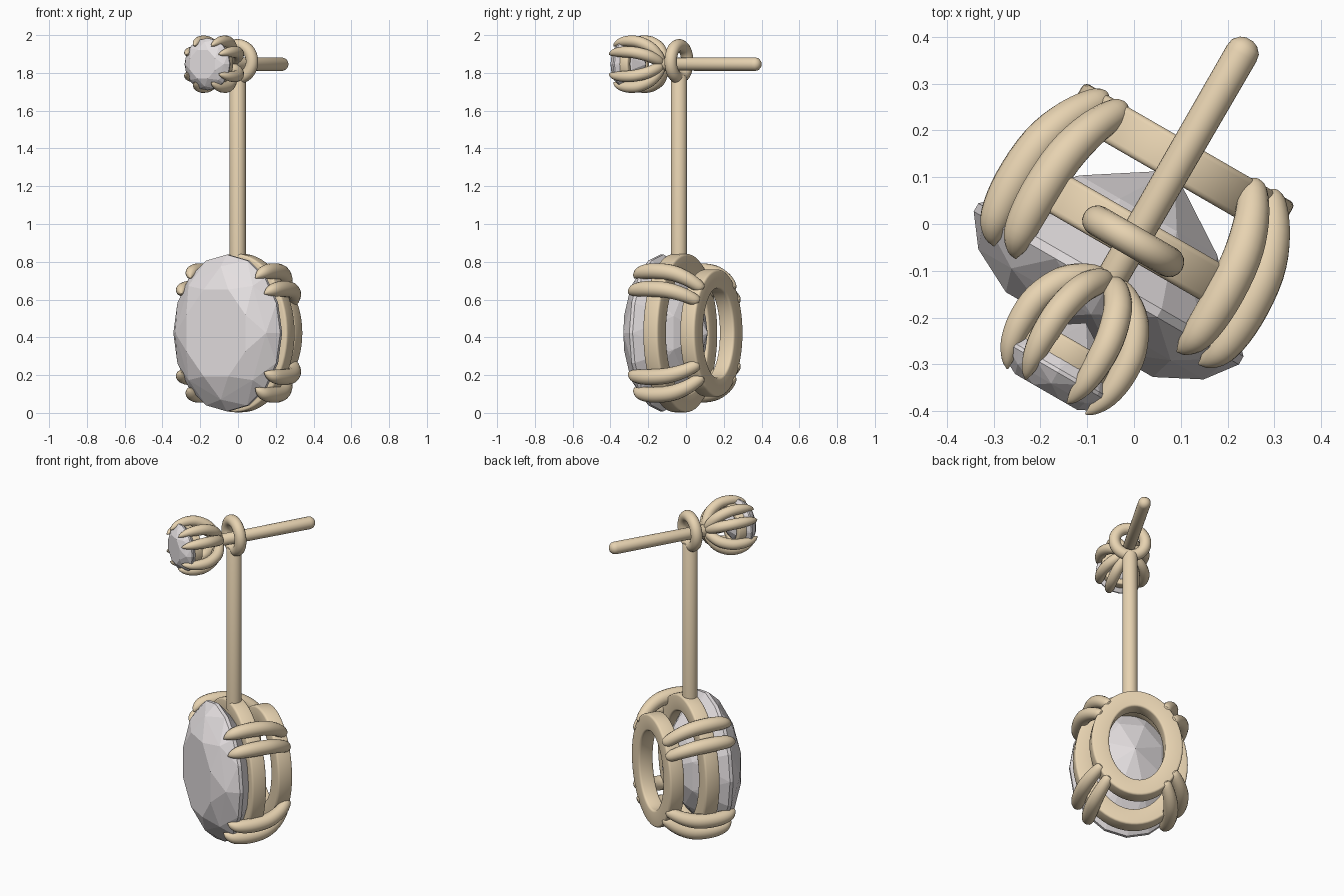
import bpy, bmesh
from math import sin, cos, pi, radians
from mathutils import Vector, Matrix

if "Cube" in bpy.data.objects:
    bpy.data.objects.remove(bpy.data.objects["Cube"])

# The earring is built facing -y, then every part is turned 30 degrees about z
TURN = Matrix.Rotation(radians(-30), 4, 'Z')
U0, ZC, ZT = 0.017, 0.423, 1.846      # axis offset, big stone height, small stone height


def material(name, rgb):
    m = bpy.data.materials.new(name)
    m.diffuse_color = (*rgb, 1)
    m.use_nodes = True
    m.node_tree.nodes["Principled BSDF"].inputs["Base Color"].default_value = m.diffuse_color
    return m


GOLD = material("gold", (0.80, 0.65, 0.44))
GEM = material("clear_stone", (0.78, 0.74, 0.75))


def finish(name, bm, mat, smooth=True):
    bmesh.ops.recalc_face_normals(bm, faces=bm.faces)
    bm.transform(TURN)
    me = bpy.data.meshes.new(name)
    bm.to_mesh(me)
    bm.free()
    me.materials.append(mat)
    if smooth:
        me.polygons.foreach_set("use_smooth", [True] * len(me.polygons))
        me.set_sharp_from_angle(angle=radians(35))
    ob = bpy.data.objects.new(name, me)
    bpy.context.collection.objects.link(ob)
    return ob


def bridge(bm, loops, closed):
    n = len(loops[0])
    for i in range(len(loops) if closed else len(loops) - 1):
        a, b = loops[i], loops[(i + 1) % len(loops)]
        for j in range(n):
            k = (j + 1) % n
            bm.faces.new((a[j], a[k], b[k], b[j]))
    if not closed:
        bm.faces.new(loops[0])
        bm.faces.new(loops[-1])


def ring(name, a, b, profile, zc, seg=64):
    """Sweep a (radial offset, y) profile round an ellipse."""
    bm = bmesh.new()
    loops = []
    for i in range(seg):
        t = 2 * pi * i / seg
        loops.append([bm.verts.new((U0 + (a + r) * cos(t), y, zc + (b + r) * sin(t)))
                      for r, y in profile])
    bridge(bm, loops, True)
    return finish(name, bm, GOLD)


def rounded_band(thick, y0, y1, c):
    """Rounded rectangle profile reaching inwards from radius 0."""
    pts = []
    for k, (r, y) in enumerate([(-c, y1 - c), (-thick + c, y1 - c),
                                (-thick + c, y0 + c), (-c, y0 + c)]):
        for s in range(4):
            t = k * pi / 2 + s * pi / 6
            pts.append((r + c * cos(t), y + c * sin(t)))
    return pts


def tube(name, path, radii, ref, seg=16):
    """Round bar of varying radius along a planar path; ref is the plane normal."""
    bm = bmesh.new()
    loops = []
    for i, p in enumerate(path):
        t = (path[min(i + 1, len(path) - 1)] - path[max(i - 1, 0)]).normalized()
        n1 = t.cross(ref).normalized()
        n2 = t.cross(n1)
        loops.append([bm.verts.new(p + radii[i] * (cos(q) * n1 + sin(q) * n2))
                      for q in (2 * pi * j / seg for j in range(seg))])
    bridge(bm, loops, False)
    return finish(name, bm, GOLD)


def spline(keys, steps=4):
    """Catmull-Rom smoothing of a key list."""
    k = [Vector(v) for v in keys]
    k = [2 * k[0] - k[1]] + k + [2 * k[-1] - k[-2]]
    out = []
    for i in range(1, len(k) - 2):
        a, b, c, d = k[i - 1:i + 3]
        for s in range(steps):
            t = s / steps
            out.append(0.5 * (2 * b + (c - a) * t + (2 * a - 5 * b + 4 * c - d) * t * t
                              + (3 * b - a - 3 * c + d) * t ** 3))
    return out + [k[-2]]


def prongs(name, a, b, zc, keys, angles):
    """Paired claws in all four quadrants; keys are (y, ellipse scale, radius)."""
    pts = spline(keys)
    n = 0
    for sx in (1, -1):
        for sz in (1, -1):
            for ang in angles:
                x, z = sx * a * cos(radians(ang)), sz * b * sin(radians(ang))
                path = [Vector((U0 + x * s, y, zc + z * s)) for y, s, r in pts]
                n += 1
                tube(f"{name}_{n}", path, [max(p.z, 0.001) for p in pts],
                     Vector((-z, 0, x)).normalized())


def stone(name, a, b, zc, girdle, depth):
    """Faceted oval cut: table, crown, girdle, pavilion, culet."""
    bm = bmesh.new()
    for n, s, y, off in ((8, 0.60, -0.125, 0.5), (8, 0.85, -0.075, 0), (16, 1, -0.01, 0),
                         (16, 1, 0.01, 0), (8, 0.56, 0.17, 0.5)):
        for i in range(n):
            t = 2 * pi * (i + off) / n
            bm.verts.new((U0 + a * s * cos(t), girdle + y * depth, zc + b * s * sin(t)))
    bm.verts.new((U0, girdle + 0.28 * depth, zc))
    bmesh.ops.convex_hull(bm, input=bm.verts)
    return finish(name, bm, GEM, smooth=False)


# Large pendant: stone, two oval bands and paired claws
stone("large_stone", 0.327, 0.415, ZC, -0.138, 1.0)
ring("front_band", 0.322, 0.42, rounded_band(0.10, -0.07, 0.02, 0.012), ZC)
ring("back_band", 0.26, 0.337, rounded_band(0.10, 0.12, 0.21, 0.012), ZC)
prongs("large_claw", 0.32, 0.42, ZC,
       [(0.200, 0.74, 0.010), (0.190, 0.78, 0.030), (0.13, 0.92, 0.038), (0.05, 1.02, 0.042),
        (-0.05, 1.05, 0.042), (-0.13, 1.03, 0.036), (-0.17, 0.98, 0.022), (-0.19, 0.93, 0.002)],
       (32, 48))

# Hanging bar with its loop
tube("hanging_bar", [Vector((U0, -0.033, z)) for z in (0.79, 1.77, 1.785, 1.79)],
     [0.043, 0.043, 0.036, 0.022], Vector((1, 0, 0)), 24)
ring("loop", 0.088, 0.086, [(0.033 * cos(2 * pi * i / 16), -0.033 + 0.033 * sin(2 * pi * i / 16))
                            for i in range(16)], 1.86, 48)

# Ear post with a rounded tip
tube("ear_post", [Vector((U0, y, ZT)) for y in (-0.15, -0.13, 0.43, 0.447, 0.46, 0.465)],
     [0.025, 0.034, 0.036, 0.033, 0.021, 0.008], Vector((1, 0, 0)), 24)

# Small top stud: stone, band and claws
stone("small_stone", 0.138, 0.138, ZT, -0.352, 0.42)
ring("small_band", 0.118, 0.118, rounded_band(0.035, -0.335, -0.28, 0.008), ZT, 48)
prongs("small_claw", 0.14, 0.14, ZT,
       [(-0.13, 0.10, 0.018), (-0.145, 0.35, 0.028), (-0.18, 0.70, 0.031), (-0.24, 0.94, 0.031),
        (-0.30, 0.99, 0.029), (-0.35, 0.95, 0.023), (-0.385, 0.86, 0.013), (-0.403, 0.78, 0.002)],
       (28, 62))
